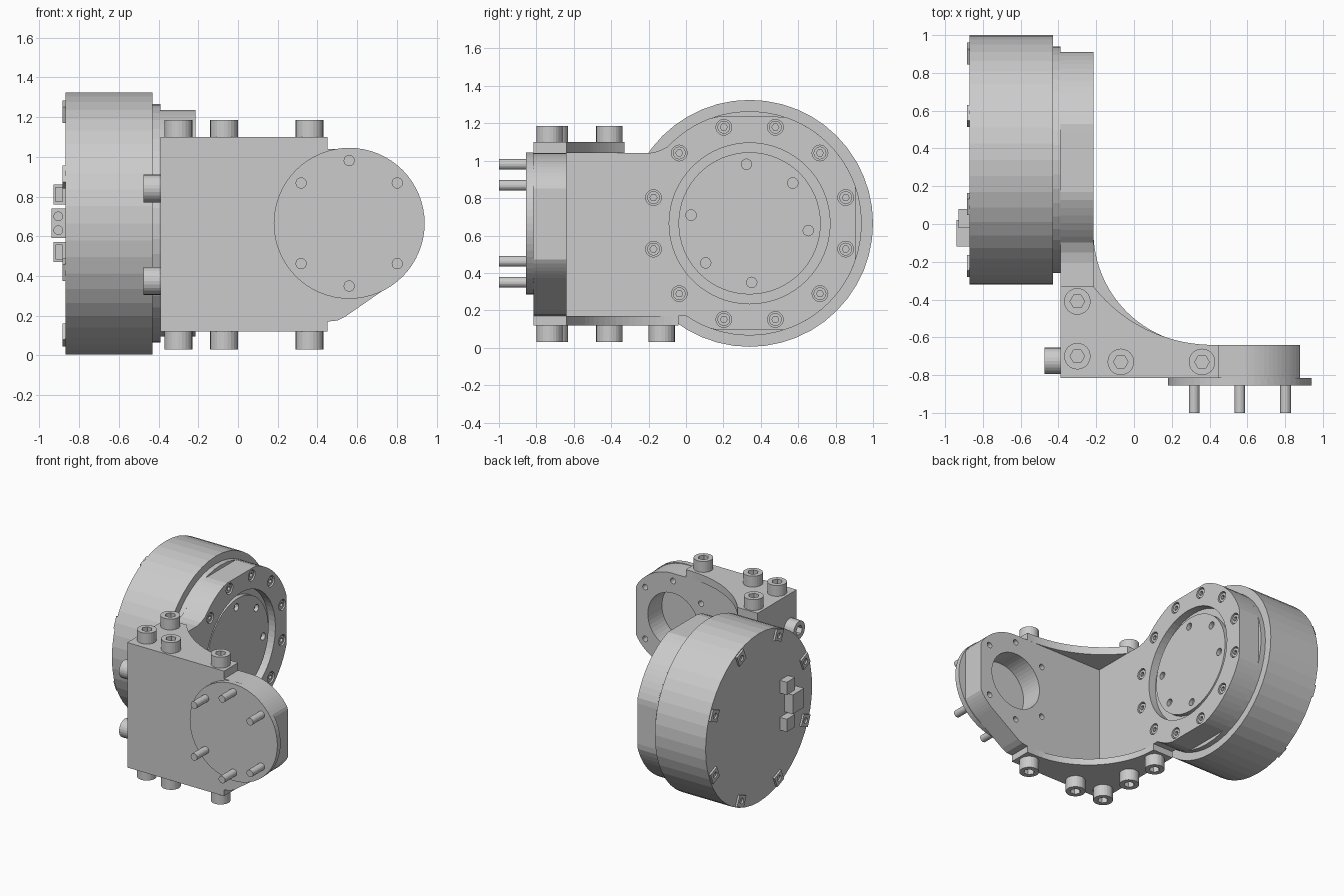
import bpy, bmesh, math
from mathutils import Vector

if "Cube" in bpy.data.objects:
    bpy.data.objects.remove(bpy.data.objects["Cube"], do_unlink=True)

MY, MZ = 0.34, 0.665      # motor axis (y, z)
FX, FZ = 0.56, 0.665      # output flange axis (x, z)


def place(axis, u, v, w):
    return Vector({"x": (w, u, v), "y": (u, w, v), "z": (u, v, w)}[axis])


def prism(name, axis, pts, lo, hi):
    """Extrude a 2D outline along an axis."""
    bm = bmesh.new()
    face = bm.faces.new([bm.verts.new(place(axis, u, v, lo)) for u, v in pts])
    ext = bmesh.ops.extrude_face_region(bm, geom=[face])
    moved = [g for g in ext["geom"] if isinstance(g, bmesh.types.BMVert)]
    bmesh.ops.translate(bm, verts=moved, vec=place(axis, 0, 0, hi - lo))
    bmesh.ops.recalc_face_normals(bm, faces=bm.faces)
    mesh = bpy.data.meshes.new(name)
    bm.to_mesh(mesh)
    bm.free()
    obj = bpy.data.objects.new(name, mesh)
    bpy.context.collection.objects.link(obj)
    return obj


def arc(u, v, r, a0, a1, n):
    step = math.radians(a1 - a0) / n
    start = math.radians(a0)
    return [(u + r * math.cos(start + i * step), v + r * math.sin(start + i * step))
            for i in range(n + 1)]


def disc(name, axis, u, v, r, lo, hi, n=24):
    return prism(name, axis, arc(u, v, r, 0, 360, n)[:-1], lo, hi)


def box(name, axis, u0, u1, v0, v1, lo, hi):
    return prism(name, axis, [(u0, v0), (u1, v0), (u1, v1), (u0, v1)], lo, hi)


def cut(obj, cutters):
    for c in cutters:
        c.hide_render = True
        mod = obj.modifiers.new("cut", "BOOLEAN")
        mod.operation, mod.solver, mod.object = "DIFFERENCE", "EXACT", c
    bpy.context.view_layer.objects.active = obj
    for mod in list(obj.modifiers):
        bpy.ops.object.modifier_apply(modifier=mod.name)
    for c in cutters:
        bpy.data.objects.remove(c, do_unlink=True)
    return obj


def bolt(name, axis, u, v, r, base, tip):
    """Cap screw head with a hex socket in its tip."""
    head = disc(name, axis, u, v, r, base, tip, 24)
    h = tip - base
    cut(head, [disc("socket", axis, u, v, r * 0.55, tip - h * 0.5, tip + h * 0.2, 6)])


def polar(u, v, r, angles):
    return [(u + r * math.cos(math.radians(a)), v + r * math.sin(math.radians(a)))
            for a in angles]


# Motor housing and its front collar
disc("motor_housing", "x", MY, MZ, 0.66, -0.87, -0.43, 48)
disc("motor_collar", "x", MY, MZ, 0.6, -0.43, -0.39, 48)

# Clips around the back rim of the motor
for i in range(8):
    a = math.radians(22.5 + 45 * i)
    d, t = Vector((math.cos(a), math.sin(a))), Vector((-math.sin(a), math.cos(a)))
    c = Vector((MY, MZ))
    pts = [c + d * r + t * s for r, s in
           ((0.565, -0.045), (0.652, -0.045), (0.652, 0.045), (0.565, 0.045))]
    clip = prism("rim_clip", "x", pts, -0.885, -0.86)
    m = c + d * 0.605
    cut(clip, [disc("hole", "x", m.x, m.y, 0.022, -0.9, -0.872, 16)])

# Bracket side wall: straight arm running into a round seat with flats
flat = 0.57
seat = [(min(u, MY + flat), min(max(v, MZ - flat), MZ + flat))
        for u, v in arc(MY, MZ, 0.6, 137, -124.4, 60)]
outline = [(-0.81, 0.17), (-0.81, 1.04), (-0.2, 1.04), (-0.15, 1.05)] + seat
side_wall = prism("bracket_side_wall", "x", outline, -0.39, -0.215)
ring = polar(MY, MZ, 0.532, [15 + 30 * i for i in range(12)])
cut(side_wall, [disc("bore", "x", MY, MZ, 0.43, -0.4, -0.2, 64)]
    + [disc("bore", "x", u, v, 0.042, -0.255, -0.2, 20) for u, v in ring])
for u, v in ring:
    bolt("seat_screw", "x", u, v, 0.034, -0.26, -0.222)

# Motor output disc inside the seat
disc("motor_face", "x", MY, MZ, 0.43, -0.39, -0.275, 64)
output = disc("motor_output_disc", "x", MY, MZ, 0.38, -0.28, -0.24, 64)
cut(output, [disc("hole", "x", u, v, 0.028, -0.27, -0.2, 16)
             for u, v in polar(MY, MZ, 0.316, (43, 93, 172, 222, 272, 353))])

# Bracket front wall: rounded end with a flat side and a sloping underside
end = [(min(u, 0.88), v) for u, v in arc(FX, FZ, 0.375, -55, 90, 36)]
outline = [(-0.39, 0.17), (0.45, 0.17), (0.5, 0.175), (0.54, 0.195)] + end \
    + [(0.45, 1.04), (-0.39, 1.04)]
front_wall = prism("bracket_front_wall", "y", outline, -0.815, -0.64)
bolt_circle = polar(FX, FZ, 0.316, (40, 90, 140, -40, -90, -140))
cut(front_wall, [disc("bore", "y", FX, FZ, 0.22, -0.9, -0.6, 48)]
    + [disc("hole", "y", u, v, 0.022, -0.75, -0.6, 16) for u, v in bolt_circle])

# Output flange disc and its studs
disc("flange_disc", "y", FX, FZ, 0.38, -0.855, -0.815, 64)
for u, v in bolt_circle:
    disc("flange_stud", "y", u, v, 0.028, -1.0, -0.85, 20)


# Gusset plates with concave edges, above and below the walls
def gusset(name, cx, cy, r, a0, lo, hi):
    curve = arc(cx, cy, r, a0, 270, 24)
    prism(name, "z", [(-0.39, -0.815), (-0.39, curve[0][1])] + curve
          + [(0.45, -0.64), (0.45, -0.815)], lo, hi)


gusset("upper_gusset", 0.42, 0.165, 0.805, 217.95, 1.04, 1.1)
gusset("lower_gusset", 0.385, -0.04, 0.6, 180, 0.12, 0.17)

# Gusset and side bolts
upper = [(-0.3, -0.41), (-0.3, -0.7), (-0.07, -0.73), (0.36, -0.73)]
for u, v in upper:
    bolt("upper_bolt", "z", u, v, 0.07, 1.1, 1.185)
for u, v in upper + [(-0.3, -0.13)]:
    bolt("lower_bolt", "z", u, v, 0.07, 0.12, 0.03)
for v in (0.84, 0.375):
    bolt("side_bolt", "x", -0.725, v, 0.07, -0.39, -0.475)

# Cable connectors on the back of the motor
power = box("power_connector", "x", -0.12, 0.02, 0.59, 0.74, -0.94, -0.87)
cut(power, [disc("hole", "y", -0.905, z, 0.022, -0.13, -0.06, 16) for z in (0.63, 0.7)])
for z in (0.52, 0.81):
    sig = box("signal_connector", "x", -0.02, 0.08, z - 0.05, z + 0.05, -0.93, -0.87)
    cut(sig, [box("slot", "y", -0.918, -0.885, z - 0.035, z + 0.035, -0.03, 0.05)])
